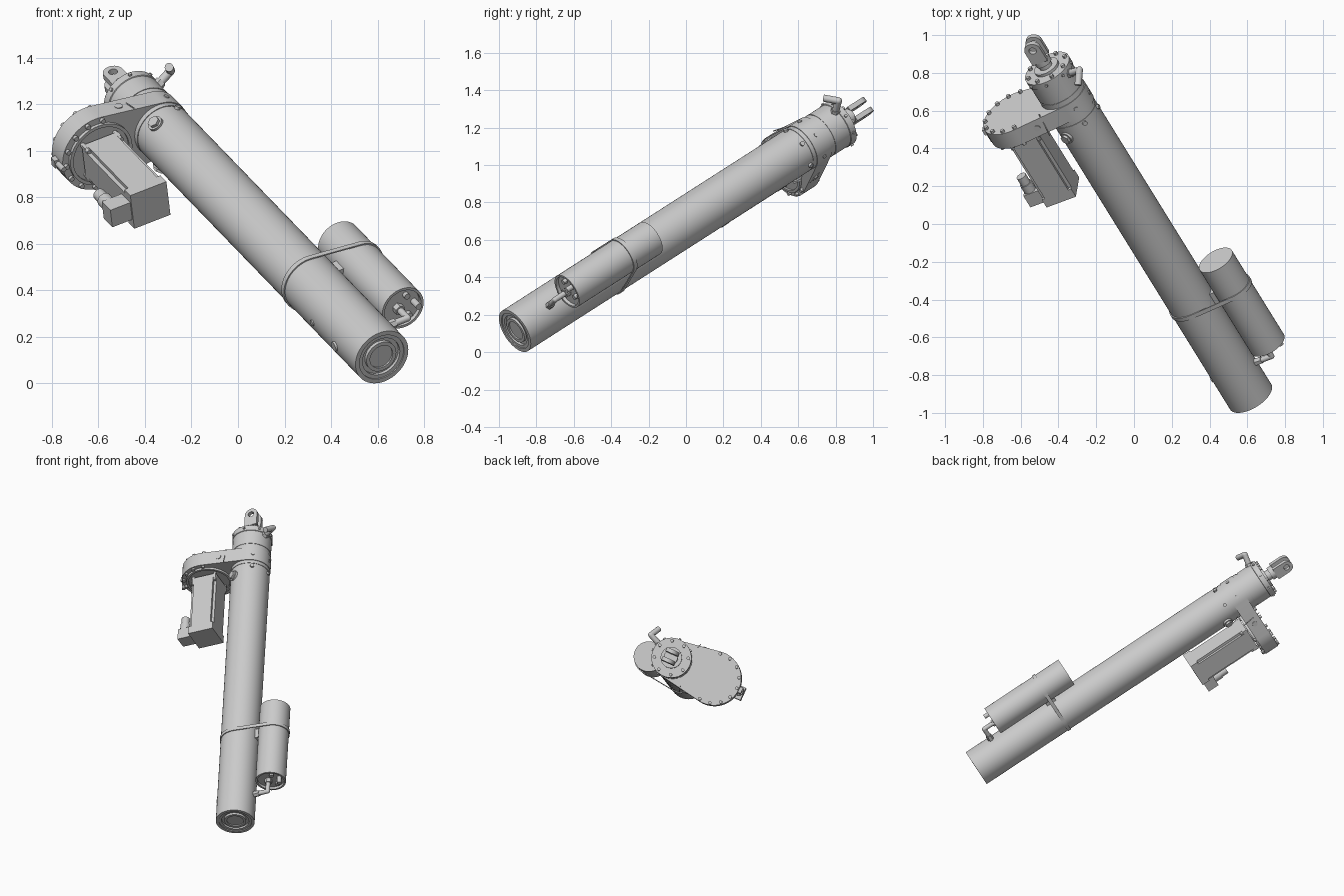
import bpy, bmesh, math
from mathutils import Vector, Matrix

if "Cube" in bpy.data.objects:
    bpy.data.objects.remove(bpy.data.objects["Cube"])

# Local frame: Z runs along the actuator, X points to the motor, origin at the tube's lower end
D = Vector((-0.4626, 0.7466, 0.478)).normalized()
U = Vector((-0.882, -0.326, -0.342))
U = (U - D * U.dot(D)).normalized()
W = D.cross(U)
M = Matrix((U, W, D)).transposed().to_4x4()
M.translation = (0.618, -0.915, 0.113)
R, MX, CX = 0.128, 0.299, -0.243      # tube radius, motor offset, canister offset


def finish(name, bm):
    bmesh.ops.recalc_face_normals(bm, faces=bm.faces)
    bm.transform(M)
    me = bpy.data.meshes.new(name)
    bm.to_mesh(me)
    bm.free()
    ob = bpy.data.objects.new(name, me)
    bpy.context.collection.objects.link(ob)
    return ob


def cyl(bm, a, b, r, seg=32):
    a, b = Vector(a), Vector(b)
    m = Matrix.Translation((a + b) / 2) @ (b - a).to_track_quat('Z', 'Y').to_matrix().to_4x4()
    bmesh.ops.create_cone(bm, cap_ends=True, segments=seg, radius1=r, radius2=r,
                          depth=(b - a).length, matrix=m)


def box(bm, lo, hi):
    lo, hi = Vector(lo), Vector(hi)
    m = Matrix.Translation((lo + hi) / 2) @ Matrix.Diagonal((*(hi - lo), 1))
    bmesh.ops.create_cube(bm, size=1, matrix=m)


def pipe(bm, pts, r):
    for a, b in zip(pts, pts[1:]):
        cyl(bm, a, b, r, 20)
    for p in pts[1:-1]:
        bmesh.ops.create_uvsphere(bm, u_segments=20, v_segments=12, radius=r,
                                  matrix=Matrix.Translation(p))


def lathe(bm, prof, cx=0, seg=64):
    rings = [[bm.verts.new((cx + r * math.cos(2 * math.pi * i / seg),
                            r * math.sin(2 * math.pi * i / seg), z)) for i in range(seg)]
             for r, z in prof]
    for a, b in zip(rings, rings[1:]):
        for i in range(seg):
            j = (i + 1) % seg
            bm.faces.new((a[i], a[j], b[j], b[i]))
    bm.faces.new(rings[0])
    bm.faces.new(rings[-1])


def prism(bm, pts, lo, hi, place=lambda a, b, c: (a, b, c)):
    bot = [bm.verts.new(place(a, b, lo)) for a, b in pts]
    top = [bm.verts.new(place(a, b, hi)) for a, b in pts]
    n = len(pts)
    bm.faces.new(bot)
    bm.faces.new(top)
    for i in range(n):
        j = (i + 1) % n
        bm.faces.new((bot[i], bot[j], top[j], top[i]))


def arc(cx, cy, r, a0, a1, n=32):
    return [(cx + r * math.cos(a0 + (a1 - a0) * i / n),
             cy + r * math.sin(a0 + (a1 - a0) * i / n)) for i in range(n + 1)]


def hull(r1, r2, dist):
    """Outline wrapped round two circles, the second at x = dist."""
    a = math.acos((r1 - r2) / abs(dist))
    pts = arc(0, 0, r1, a, 2 * math.pi - a) + arc(abs(dist), 0, r2, -a, a)
    return [(math.copysign(x, x * dist), y) for x, y in pts]


def polar(r, deg, z):
    return (r * math.cos(math.radians(deg)), r * math.sin(math.radians(deg)), z)


# Main tube with stepped lower end and seam grooves
bm = bmesh.new()
lathe(bm, [(0.055, 0.012), (0.055, 0.004), (0.072, 0.004), (0.072, 0.02), (0.09, 0.02),
           (0.09, 0.006), (0.108, 0.006), (0.108, 0), (R, 0),
           (R, 2.02), (R - .003, 2.02), (R - .003, 2.026), (R, 2.026),
           (R, 2.18), (R - .003, 2.18), (R - .003, 2.186), (R, 2.186),
           (R, 2.29), (R + .004, 2.292), (R + .004, 2.33), (0.07, 2.33), (0.07, 2.345), (0.05, 2.345)])
finish("main_tube", bm)

# Ports and bolts on the tube
bm = bmesh.new()
cyl(bm, (R - .01, 0, .19), (R + .008, 0, .19), .022)
cyl(bm, (R - .01, 0, .40), (R + .005, 0, .40), .014)
for a in (-60, 60):
    cyl(bm, polar(R - .01, a, 1.953), polar(R + .01, a, 1.953), .034)
    cyl(bm, polar(R, a, 1.953), polar(R + .024, a, 1.953), .027, 6)
for a in (-120, 120, 180):
    cyl(bm, polar(R - .01, a, 2.0), polar(R + .012, a, 2.0), .013, 12)
    cyl(bm, polar(R - .01, a, 2.1), polar(R + .008, a, 2.1), .012, 12)
for i in range(8):
    cyl(bm, polar(.112, 45 * i + 22, 2.325), polar(.112, 45 * i + 22, 2.345), .011, 12)
    cyl(bm, polar(R - .01, 45 * i, 2.31), polar(R + .012, 45 * i, 2.31), .008, 12)
finish("tube_bolts_and_ports", bm)

# Rod end and fork with an eye in each tine
bm = bmesh.new()
cyl(bm, (0, 0, 2.33), (0, 0, 2.375), .036)
cyl(bm, (0, 0, 2.37), (0, 0, 2.405), .046)
half = [(0, 2.40), (.044, 2.40)] + arc(0, 2.487, .044, 0, math.pi / 2, 10) \
    + arc(0, 2.487, .02, math.pi / 2, -math.pi / 2, 14)
for sx in (1, -1):
    for lo, hi in ((-.046, -.019), (.019, .046)):
        prism(bm, [(sx * x, z) for x, z in half], lo, hi, lambda a, b, c: (a, c, b))
finish("clevis_fork", bm)

# Breather elbow on the collar
bm = bmesh.new()
pipe(bm, [(-.10, .044, 2.28), (-.187, .083, 2.30), (-.16, .142, 2.25)], .019)
cyl(bm, (-.105, .046, 2.281), (-.13, .057, 2.287), .026, 6)
finish("breather_elbow", bm)

# Gearbox housing that carries the motor
bm = bmesh.new()
prism(bm, hull(R + .004, .18, MX), 2.05, 2.15)
finish("gearbox_housing", bm)
bm = bmesh.new()
lathe(bm, [(.13, 2.05), (.15, 2.05), (.15, 2.035), (.135, 2.035), (.135, 2.045), (.06, 2.045)], MX)
finish("motor_mount_ring", bm)

# Housing bolts on both faces and edge plugs
bm = bmesh.new()
for i in range(9):
    a = math.radians(-100 + 25 * i)
    x, y = MX + .165 * math.cos(a), .165 * math.sin(a)
    cyl(bm, (x, y, 2.035), (x, y, 2.165), .011, 12)
for s in (-1, 1):
    cyl(bm, (.12, s * .17, 2.035), (.12, s * .14, 2.035 + .13), .003, 8)
    cyl(bm, (.165, s * .14, 2.1), (.163, s * .164, 2.1), .018, 16)
box(bm, (MX + .17, -.02, 2.085), (MX + .2, .02, 2.12))
cyl(bm, (MX + .185, 0, 2.03), (MX + .185, 0, 2.10), .012, 12)
finish("housing_bolts", bm)

# Motor body: square section with notched corners
H, N = .088, .018
q = [(H, -H + N), (H, H - N), (H - N, H - N), (H - N, H)]
pts = []
for k in range(4):
    c, s = round(math.cos(k * math.pi / 2)), round(math.sin(k * math.pi / 2))
    pts += [(MX + c * x - s * y, s * x + c * y) for x, y in q[1:]] 
bm = bmesh.new()
prism(bm, pts, 1.63, 2.0)
box(bm, (MX - H, -H, 1.58), (MX + H, H, 1.635))
box(bm, (MX - H, -H, 2.0), (MX + H, H, 2.03))
cyl(bm, (MX, 0, 2.02), (MX, 0, 2.06), .07)
for sx in (-1, 1):
    for sy in (-1, 1):
        cyl(bm, (MX + sx * .078, sy * .078, 1.98), (MX + sx * .078, sy * .078, 2.05), .011, 12)
finish("motor_body", bm)

# Cable connector on the motor
bm = bmesh.new()
box(bm, (MX + H - .01, -.045, 1.59), (MX + .185, .045, 1.67))
cyl(bm, (MX + .15, .01, 1.66), (MX + .15, .01, 1.72), .033)
cyl(bm, (MX + .15, .01, 1.72), (MX + .15, .01, 1.77), .027)
finish("motor_connector", bm)

# Side canister with a recessed lower end
bm = bmesh.new()
lathe(bm, [(.04, .285), (.088, .285), (.088, .267), (.10, .267), (.10, .863)], CX)
finish("canister", bm)

# Canister fittings and feed elbow into the tube
bm = bmesh.new()
pipe(bm, [(-.225, 0, .29), (-.225, 0, .19), (-.12, 0, .19)], .015)
cyl(bm, (-.225, 0, .255), (-.225, 0, .29), .024, 6)
cyl(bm, (-.165, 0, .19), (-.12, 0, .19), .021, 6)
cyl(bm, (-.305, 0, .235), (-.305, 0, .29), .015, 16)
cyl(bm, (-.27, .05, .265), (-.27, .05, .29), .014, 12)
cyl(bm, (-.27, -.05, .265), (-.27, -.05, .29), .014, 12)
finish("canister_fittings", bm)

# Strap round both tube and canister, with a spacer block
bm = bmesh.new()
loops = [[bm.verts.new((x, y, z)) for x, y in hull(R + e, .10 + e, CX)]
         for e, z in ((.006, .653), (.006, .677), (0, .677), (0, .653))]
n = len(loops[0])
for k in range(4):
    a, b = loops[k], loops[(k + 1) % 4]
    for i in range(n):
        j = (i + 1) % n
        bm.faces.new((a[i], a[j], b[j], b[i]))
box(bm, (-.165, -.035, .63), (-.11, .035, .70))
finish("canister_strap", bm)

# Smooth curved faces, keep edges sharp
bpy.ops.object.select_all(action='SELECT')
bpy.context.view_layer.objects.active = bpy.context.selected_objects[0]
bpy.ops.object.shade_smooth_by_angle(angle=math.radians(30))
